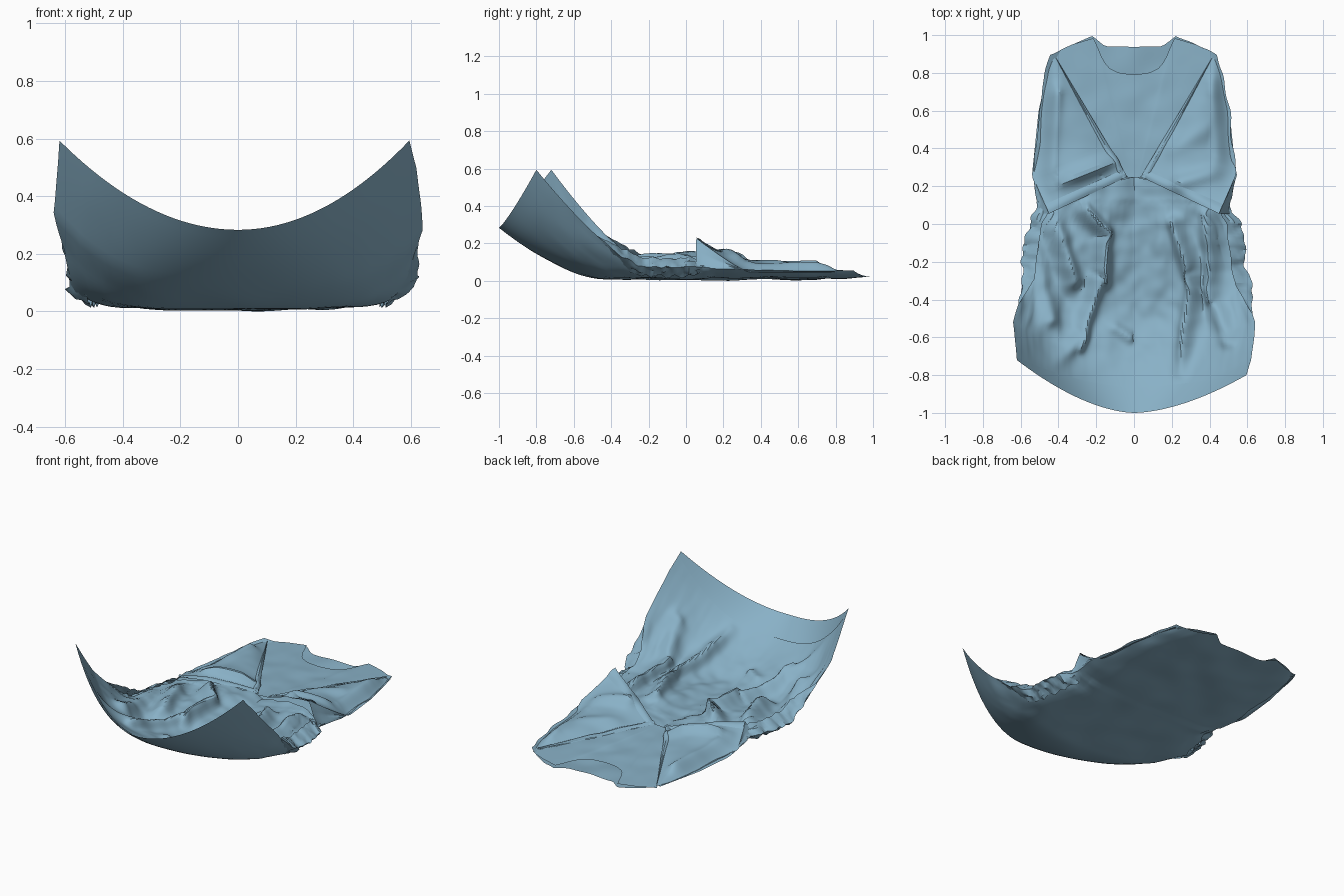
import bpy, bmesh, math
from mathutils import Vector, noise

if "Cube" in bpy.data.objects:
    bpy.data.objects.remove(bpy.data.objects["Cube"])

cloth = bpy.data.materials.new("blue_cloth")
cloth.diffuse_color = (.25, .44, .57, 1)
cloth.use_nodes = True
cloth.node_tree.nodes["Principled BSDF"].inputs["Base Color"].default_value = cloth.diffuse_color


def interp(pts, t):
    """Piecewise linear lookup in ascending (key, value) pairs."""
    if t <= pts[0][0]:
        return pts[0][1]
    for (a, p), (b, q) in zip(pts, pts[1:]):
        if t <= b:
            return p + (q - p) * (t - a) / (b - a)
    return pts[-1][1]


def clamp(t):
    return max(0.0, min(1.0, t))


def wobble(x, y, seed, freq):
    return noise.noise(Vector((x * freq, y * freq, seed * 7.3)))


def sheet(name, nu, nv, f):
    """Cloth sheet from f(u, v) with u and v in 0..1."""
    bm = bmesh.new()
    g = [[bm.verts.new(f(i / nu, j / nv)) for i in range(nu + 1)] for j in range(nv + 1)]
    for j in range(nv):
        for i in range(nu):
            bm.faces.new((g[j + 1][i], g[j + 1][i + 1], g[j][i + 1], g[j][i]))
    bmesh.ops.remove_doubles(bm, verts=bm.verts, dist=0.0005)
    bmesh.ops.recalc_face_normals(bm, faces=bm.faces)
    if sum(fc.normal.z for fc in bm.faces) < 0:
        bmesh.ops.reverse_faces(bm, faces=bm.faces)
    me = bpy.data.meshes.new(name)
    bm.to_mesh(me)
    bm.free()
    me.materials.append(cloth)
    ob = bpy.data.objects.new(name, me)
    bpy.context.collection.objects.link(ob)
    bpy.context.view_layer.objects.active = ob
    ob.select_set(True)
    bpy.ops.object.shade_smooth_by_angle(angle=math.radians(30))
    ob.select_set(False)
    return ob


WIDTH = [(-0.8, .595), (-.72, .62), (-.52, .64), (-.42, .61), (-.2, .58), (0, .54),
         (.06, .50), (.25, .54), (.6, .505), (.8, .475), (.9, .44)]
TOP = [(0, .938), (.15, .94), (.22, .995), (.33, .95), (.44, .895)]
NECK = [(0, .79), (.08, .80), (.14, .83), (.18, .90), (.21, .985), (.33, .95), (.44, .895)]
WAIST = 0.12

# Folds in the front skirt: x0, y0, x1, y1, width, height
FOLDS = [(-.27, .08, -.17, -.05, .05, .08), (-.17, -.05, -.17, -.3, .05, .07),
         (-.2, -.3, -.3, -.65, .05, .06), (-.3, -.6, -.42, -.76, .06, .05),
         (-.45, .05, -.33, -.3, .06, .06), (-.55, -.1, -.45, -.5, .06, .05),
         (.22, .0, .32, -.3, .05, .07), (.32, -.28, .25, -.8, .05, .07),
         (.4, .05, .43, -.4, .05, .07), (.42, -.35, .5, -.62, .06, .05),
         (-.1, -.55, -.03, -.6, .04, .025)]
# Folds in the front bodice
BODICE_FOLDS = [(-.4, .22, -.12, .33, .045, .06), (-.45, .2, -.42, .7, .05, .04),
                (.25, .22, .43, .27, .05, .05), (.46, .35, .43, .75, .05, .035),
                (.2, .4, .4, .5, .06, .02)]


def ridges(x, y, folds):
    """Return height and sideways lean of the folds at a point."""
    h = lean = 0.0
    for x0, y0, x1, y1, w, a in folds:
        dx, dy = x1 - x0, y1 - y0
        t = clamp(((x - x0) * dx + (y - y0) * dy) / (dx * dx + dy * dy))
        d = math.hypot(x - x0 - t * dx, y - y0 - t * dy)
        k = a * math.exp(-(d / w) ** 2 * 1.6)
        h = max(h, k)
        lean += k * (0.3 if x < 0 else -0.3)
    return h, lean


def back_point(u, s):
    """u -1..1 across; s 0..1 waist to hem, s < 0 waist to neck."""
    if s >= 0:
        y_mid = WAIST + (-1 - WAIST) * s
        y_side = WAIST + ((-.72 if u < 0 else -.80) - WAIST) * s
        y = y_mid + (y_side - y_mid) * abs(u) ** 1.7
        w = interp(WIDTH, y_side) + .025 * wobble(u * 3, y, 2, 9) * (1 - s)
        x = u * w
        mid = .015 + .275 * clamp((s - .5) / .5) ** 1.6
        rise = clamp((s - .38) / .62)
        side = .08 + .52 * rise ** 1.35
        z = mid + (side - mid) * abs(u) ** (7 - 5 * rise ** .7)
    else:
        y = WAIST + (interp(TOP, abs(u) * .44) - WAIST) * -s
        y_out = WAIST + (.895 - WAIST) * -s
        x = u * (interp(WIDTH, y_out) + .012 * wobble(u, y, 2, 9))
        z = .017 + (.055 - .02 * -s) * abs(u) ** 5 + .01 * max(0, -s - .7) / .3
    amp = .012 * (1 - max(0, s))
    z += amp * wobble(x, y, 1, 6) * (1 - abs(u) ** 4)
    return Vector((x, y, z))


# Whole back of the garment, with the hem curling up
sheet("back_panel", 44, 76, lambda u, v: back_point(2 * u - 1, -1 + 2 * v))


# Front skirt, resting inside the curled hem and joined at the sides
def front_skirt(u, v):
    u = 2 * u - 1
    end = .88 + .1 * abs(u) ** 2
    start = -.16 * (1 - abs(u))
    p = back_point(u, start + (end - start) * v)
    open_side = 1 - abs(u) ** 10
    h, lean = ridges(p.x, p.y, FOLDS)
    fade = clamp((1 - v) * 5)
    base = (.03 + .05 * math.sin(math.pi * abs(u))) * (1 - .8 * v)
    p.z += open_side * (.008 + fade * (base + h * min(1, .4 + v * 3)
                        + .02 * wobble(p.x * 1.8, p.y * .7, 4, 6) * (1 - .5 * v)
                        + .008 * wobble(p.x, p.y, 5, 15)))
    p.x += open_side * fade * (lean + .008 * wobble(p.x, p.y, 6, 10))
    return p


sheet("front_skirt", 110, 76, front_skirt)


# Side gathers, crumpled pleats along both skirt seams
def side_gather(sg):
    def f(u, v):
        p = back_point(sg, v * .65)
        taper = min(1, (1 - v) * 4, .2 + v * 6)
        bulge = .015 + .03 * wobble(v * 2, sg, 8, 5)
        p.x += sg * taper * (bulge * math.sin(math.pi * u) - .06 * abs(2 * u - 1))
        p.z += taper * ((-.05 + .1 * u) + .02 * wobble(u, v * 3, 3, 5))
        return p
    return f


# Front bodice halves, their lower corners lifted off the skirt
def bodice_side(sg):
    ox = [(0, .44), (.35, .505), (.75, .54), (1, .45)]
    oy = [(0, .885), (.35, .6), (.75, .26), (1, .055)]
    corner = .235 if sg > 0 else .14

    def f(u, v):
        a = Vector((.41 - .375 * v, .875 - .625 * v))
        q = a.lerp(Vector((interp(ox, v), interp(oy, v))), u)
        x, y = sg * q.x, q.y
        inner = .05 + .02 * v
        out = .05 + (corner - .05) * clamp((v - .65) / .35) ** 1.2
        mask = (1 - u ** 6) * min(1, v * 4)
        h, lean = ridges(x, y, BODICE_FOLDS)
        z = inner + (out - inner) * u ** 1.5
        lift = (.025 + .045 * v * (1 - v ** 4)) * math.sin(math.pi * u)
        z += mask * (min(1, u * 4) * .7 * h + lift + .01 * wobble(x, y, 11, 8))
        return Vector((x + mask * lean, y, z))
    return f


def band(f, along_v, size):
    """Raised strip following the inner or lower edge of a bodice half."""
    def g(u, v):
        p = f(size * u, v) if along_v else f(v, 1 - size * u)
        p.z += .008 * math.sin(math.pi * u) + .003
        return p
    return g


def side_wall(f, sg):
    """Closes the side seam below the armhole."""
    def g(u, v):
        p = f(1, .7 + .3 * v)
        s = (WAIST - p.y) / (WAIST + .76) if p.y < WAIST else (WAIST - p.y) / (.895 - WAIST)
        q = p.lerp(back_point(sg, s), u)
        q.x += sg * .015 * math.sin(math.pi * u) * wobble(u * 2, v, 21, 3)
        return q
    return g


for sg, side in ((-1, "left"), (1, "right")):
    sheet(side + "_side_gather", 8, 40, side_gather(sg))
    half = bodice_side(sg)
    sheet(side + "_front_bodice", 30, 36, half)
    sheet(side + "_neckline_band", 4, 30, band(half, True, .07))
    sheet(side + "_waist_band", 4, 26, band(half, False, .06))
    sheet(side + "_side_wall", 5, 12, side_wall(half, sg))


# Front centre with a scooped neckline, between the two bodice halves
def front_center(u, v):
    u = 2 * u - 1
    top = interp(NECK, abs(u) * .43)
    x = u * (.43 - .385 * v)
    y = top + (.245 - top) * v
    z = .045 + .02 * v + .008 * wobble(x, y, 13, 8) * min(1, 4 * v)
    return Vector((x, y, z))


sheet("front_center", 40, 26, front_center)

# Rest everything on the ground
low = min(v.co.z for o in bpy.data.objects for v in o.data.vertices)
for o in bpy.data.objects:
    for v in o.data.vertices:
        v.co.z -= low
